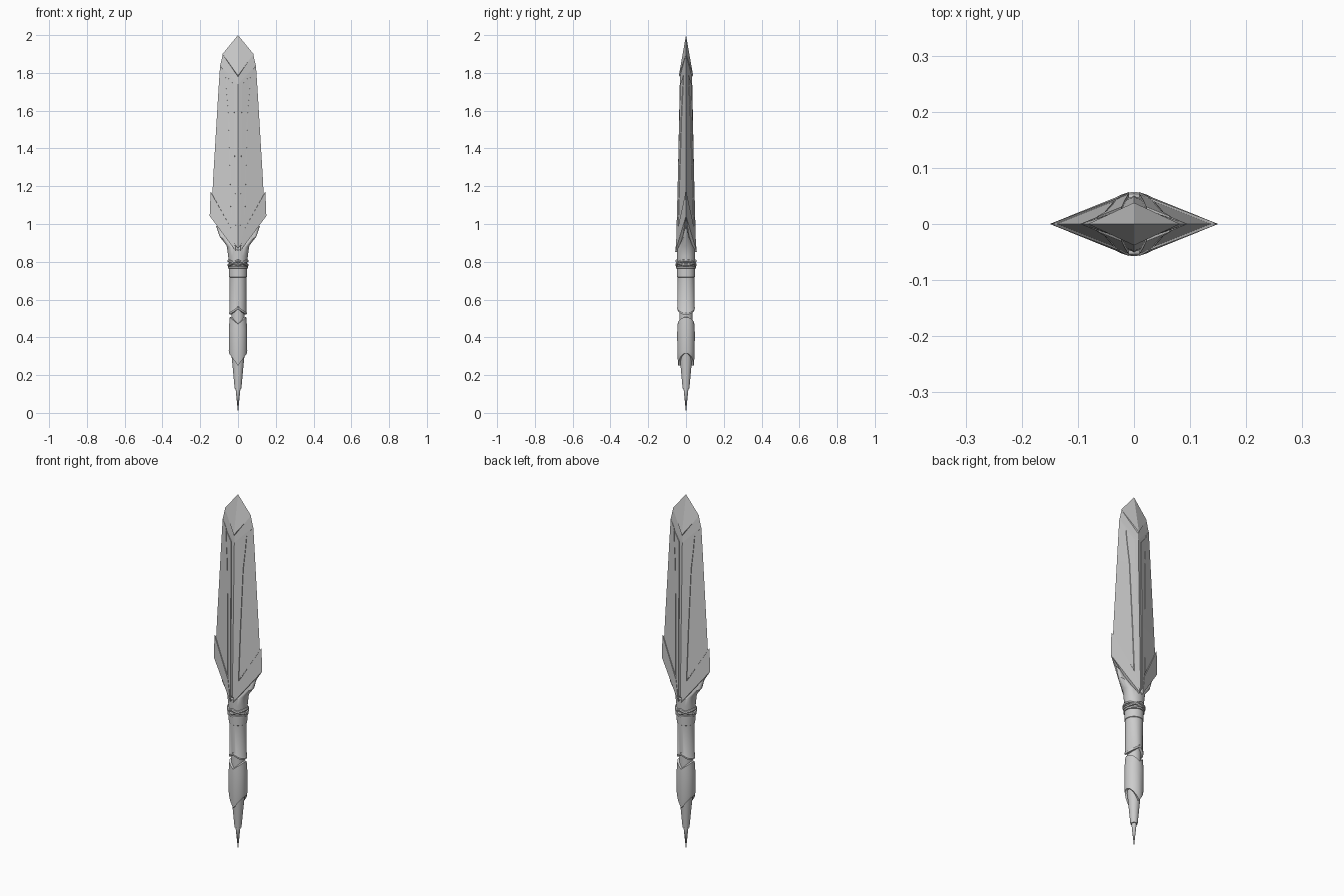
import bpy, bmesh
from math import cos, sin, tau, radians


def finish(name, bm, smooth):
    bmesh.ops.remove_doubles(bm, verts=bm.verts, dist=1e-5)
    bmesh.ops.recalc_face_normals(bm, faces=bm.faces)
    me = bpy.data.meshes.new(name)
    bm.to_mesh(me)
    bm.free()
    ob = bpy.data.objects.new(name, me)
    bpy.context.collection.objects.link(ob)
    if smooth:
        bpy.ops.object.select_all(action='DESELECT')
        bpy.context.view_layer.objects.active = ob
        ob.select_set(True)
        bpy.ops.object.shade_smooth_by_angle(angle=radians(35))
    return ob


# Stack of rings (rx, ry, z at the x sides, z at the front/back); n=4 gives diamonds
def loft(name, rings, n=32):
    bm = bmesh.new()
    loops = []
    for rx, ry, zx, zy in rings:
        loops.append([bm.verts.new((rx * cos(tau * i / n), ry * sin(tau * i / n),
                                    zy + (zx - zy) * abs(cos(tau * i / n)))) for i in range(n)])
    for a, b in zip(loops, loops[1:]):
        for i in range(n):
            j = (i + 1) % n
            bm.faces.new((a[i], a[j], b[j], b[i]))
    for ring, (rx, ry, zx, zy) in ((loops[0], rings[0]), (loops[-1], rings[-1])):
        if rx > 0:
            c = bm.verts.new((0, 0, (zx + zy) / 2))
            for i in range(n):
                bm.faces.new((ring[i], ring[(i + 1) % n], c))
    return finish(name, bm, n > 8)


# Thin plate lying on one blade face, rows of (inner xyz, outer xyz), mirrored to all four
def plate(name, rows, thick=0.014):
    bm = bmesh.new()
    grid = []
    for a, b in rows:
        pts = []
        for x, y, z in (a, b):
            pts.append(bm.verts.new((x, -y, z)))
        for x, y, z in (b, a):
            pts.append(bm.verts.new((x * 0.99, -max(y - thick, 0), z)))
        grid.append(pts)
    for p, q in zip(grid, grid[1:]):
        for i in range(4):
            j = (i + 1) % 4
            bm.faces.new((p[i], p[j], q[j], q[i]))
    bm.faces.new(grid[0])
    bm.faces.new(grid[-1])
    ob = finish(name, bm, False)
    mod = ob.modifiers.new("mirror", 'MIRROR')
    mod.use_axis = (True, True, False)
    mod.use_mirror_merge = False


# Height of the blade face above the mid plane
def face(x, z, lift=0.0):
    t = (1.84 - z) / 0.67
    w, h = 0.096 + 0.04 * t, 0.036 + 0.0135 * t
    return (x, max(h * (1 - x / w) + lift, 0), z)


# Blade: pointed tip cap and recessed core
loft("blade_tip", [(0, 0, 2.0, 2.0), (0.082, 0.038, 1.9, 1.785), (0.076, 0.030, 1.893, 1.778)], 4)
loft("blade_core", [(0.08, 0.031, 1.9, 1.79), (0.094, 0.033, 1.84, 1.74),
                    (0.134, 0.048, 1.17, 1.0), (0.138, 0.05, 1.06, 0.87)], 4)

# Blade cheeks: outer edge plates and inner raised strips
edge = [(0.066, 1.797, 0.095, 1.838), (0.062, 1.71, 0.1035, 1.71), (0.052, 1.6, 0.110, 1.6),
        (0.042, 1.25, 0.131, 1.25), (0.036, 0.985, 0.136, 1.15)]
plate("blade_edge_plate", [(face(a, z), face(b, u)) for a, z, b, u in edge])
strip = [(0.022, 1.738, 0.063, 1.785), (0.021, 1.69, 0.058, 1.71), (0.02, 1.6, 0.048, 1.6),
         (0.016, 1.25, 0.038, 1.25), (0.01, 0.87, 0.032, 0.96)]
plate("blade_inner_strip", [(face(a, z, 0.001), face(b, u, 0.001)) for a, z, b, u in strip])

# Guard: swept wings wrapping the blade base
plate("guard_wing", [((0.03, 0.046, 0.965), (0.145, 0.002, 1.17)),
                     ((0.009, 0.057, 0.853), (0.15, 0, 1.042))], 0.03)

# Neck flaring from the round collar into the guard
loft("neck", [(0.046, 0.046, 0.77, 0.77), (0.052, 0.047, 0.83, 0.83), (0.060, 0.047, 0.885, 0.86),
              (0.098, 0.032, 0.935, 0.87), (0.116, 0.012, 0.99, 0.9)])

# Collar: two crossing bands over a straight ring
for name, zx, zy in (("collar_band_a", 0.805, 0.783), ("collar_band_b", 0.783, 0.805)):
    loft(name, [(r, r, zx + d, zy + d) for r, d in
                ((0.044, -0.009), (0.054, -0.006), (0.057, 0), (0.054, 0.006), (0.044, 0.009))], 48)
loft("collar_ring", [(0.044, 0.044, 0.764, 0.764), (0.053, 0.053, 0.766, 0.766),
                     (0.053, 0.053, 0.775, 0.775), (0.044, 0.044, 0.777, 0.777)])

# Handle: two grips with chevron ends around an inner rod
loft("handle_rod", [(0.034, 0.034, 0.6, 0.6), (0.034, 0.034, 0.42, 0.42)])
loft("upper_grip", [(0.048, 0.048, 0.77, 0.77), (0.047, 0.047, 0.72, 0.72), (0.044, 0.044, 0.718, 0.718),
                    (0.044, 0.044, 0.535, 0.565), (0.047, 0.047, 0.53, 0.56),
                    (0.046, 0.046, 0.52, 0.55), (0.035, 0.035, 0.52, 0.55)])
loft("lower_grip", [(0.035, 0.035, 0.508, 0.472), (0.044, 0.044, 0.506, 0.470),
                    (0.048, 0.047, 0.45, 0.42), (0.049, 0.045, 0.33, 0.30),
                    (0.047, 0.041, 0.315, 0.25), (0.033, 0.030, 0.315, 0.25)])

# Pommel spike in two steps
loft("pommel_cone", [(0.038, 0.036, 0.34, 0.34), (0.029, 0.029, 0.25, 0.25), (0.018, 0.018, 0.13, 0.13)])
loft("pommel_point", [(0.013, 0.013, 0.14, 0.14), (0.012, 0.012, 0.12, 0.12), (0, 0, 0, 0)], 16)
